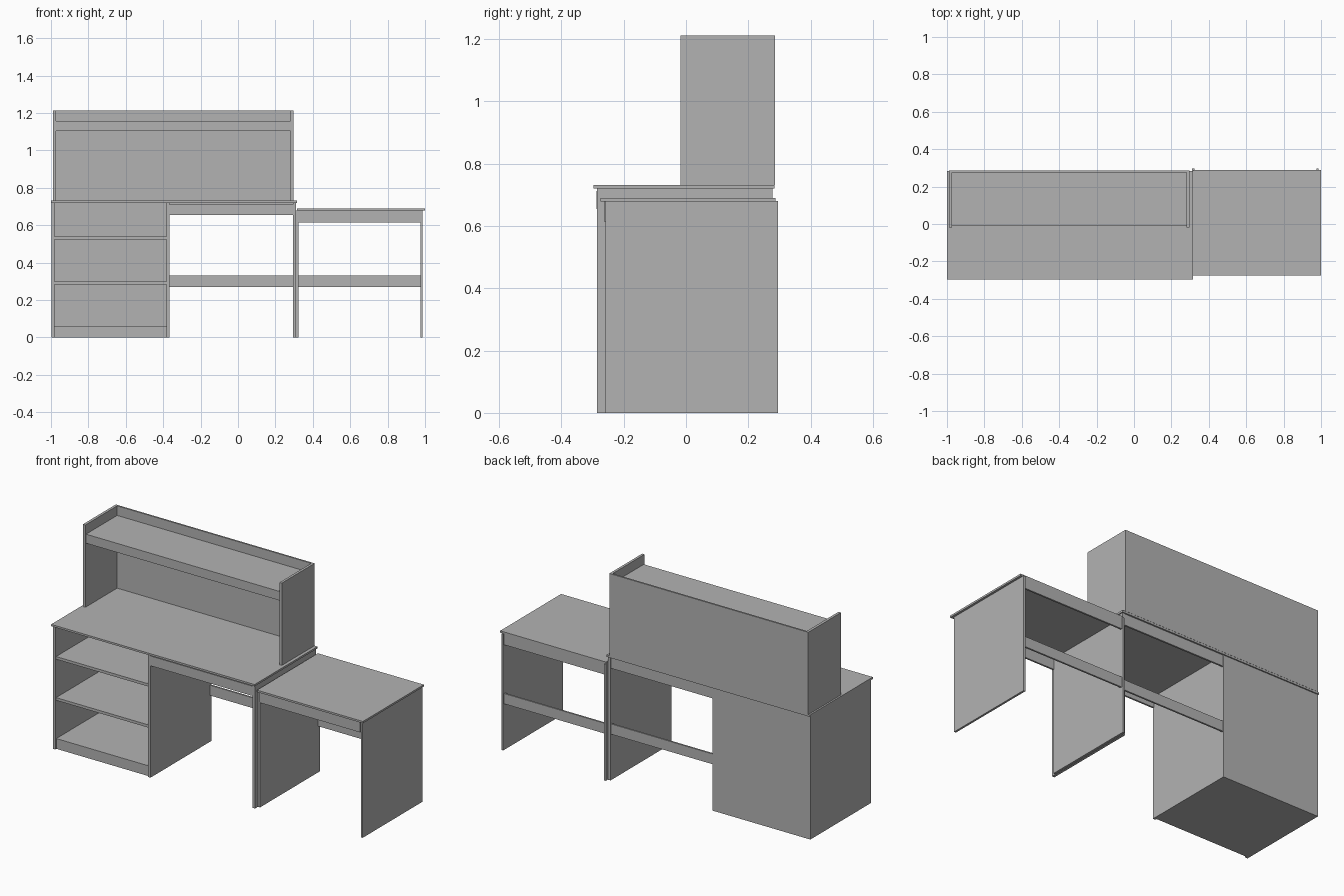
import bpy

cube = bpy.data.objects.get("Cube")
if cube:
    bpy.data.objects.remove(cube, do_unlink=True)

# One plain grey for the whole desk
COLOUR = (0.45, 0.45, 0.45, 1)
grey = bpy.data.materials.new("plain grey board")
grey.use_nodes = True
grey.diffuse_color = COLOUR
grey.node_tree.nodes["Principled BSDF"].inputs["Base Color"].default_value = COLOUR


def board(name, x, y, z):
    """Flat board spanning the given (low, high) range on each axis."""
    spans = (x, y, z)
    bpy.ops.mesh.primitive_cube_add(size=1, location=[(a + b) / 2 for a, b in spans])
    ob = bpy.context.object
    ob.name = name
    ob.scale = [b - a for a, b in spans]
    bpy.ops.object.transform_apply(location=False, rotation=False, scale=True)
    ob.data.materials.append(grey)
    return ob


# Main desk: worktop and three upright panels
MAIN_Y = (-0.285, 0.277)
board("main_worktop", (-1.0, 0.315), (-0.297, 0.284), (0.72, 0.731))
for name, x in (("cabinet_outer_panel", (-0.998, -0.982)),
                ("cabinet_inner_panel", (-0.382, -0.366)),
                ("kneehole_panel", (0.294, 0.309))):
    board(name, x, MAIN_Y, (0, 0.72))

# Open cabinet: back, plinth and shelves
CABINET_X = (-0.982, -0.382)
board("cabinet_back", CABINET_X, (0.267, 0.277), (0, 0.72))
board("cabinet_plinth", CABINET_X, (-0.275, 0.267), (0, 0.06))
for name, top in (("lower_shelf", 0.3), ("upper_shelf", 0.54)):
    board(name, CABINET_X, (-0.277, 0.267), (top - 0.016, top))

# Main kneehole rails
KNEE_X = (-0.366, 0.294)
board("main_front_apron", KNEE_X, (-0.287, -0.277), (0.655, 0.712))
board("main_back_apron", KNEE_X, (0.265, 0.275), (0.655, 0.72))
board("main_stretcher", KNEE_X, (0.265, 0.275), (0.27, 0.33))

# Lower side desk
board("side_worktop", (0.315, 1.0), (-0.275, 0.288), (0.679, 0.69))
for name, x in (("side_inner_panel", (0.311, 0.323)),
                ("side_outer_panel", (0.975, 0.987))):
    board(name, x, (-0.258, 0.296), (0, 0.68))
SIDE_X = (0.323, 0.975)
board("side_front_apron", SIDE_X, (-0.264, -0.254), (0.615, 0.68))
board("side_back_apron", SIDE_X, (0.278, 0.288), (0.615, 0.68))
board("side_stretcher", SIDE_X, (0.278, 0.288), (0.27, 0.33))

# Hutch on top of the main desk
HUTCH_Z = (0.731, 1.212)
INNER_X = (-0.974, 0.281)
board("hutch_back", INNER_X, (0.275, 0.285), HUTCH_Z)
for name, x in (("hutch_right_side", (-0.99, -0.974)),
                ("hutch_left_side", (0.281, 0.296))):
    board(name, x, (-0.018, 0.285), HUTCH_Z)
board("hutch_shelf", INNER_X, (-0.012, 0.275), (1.141, 1.156))
board("hutch_valance", INNER_X, (-0.012, 0.0), (1.103, 1.141))
